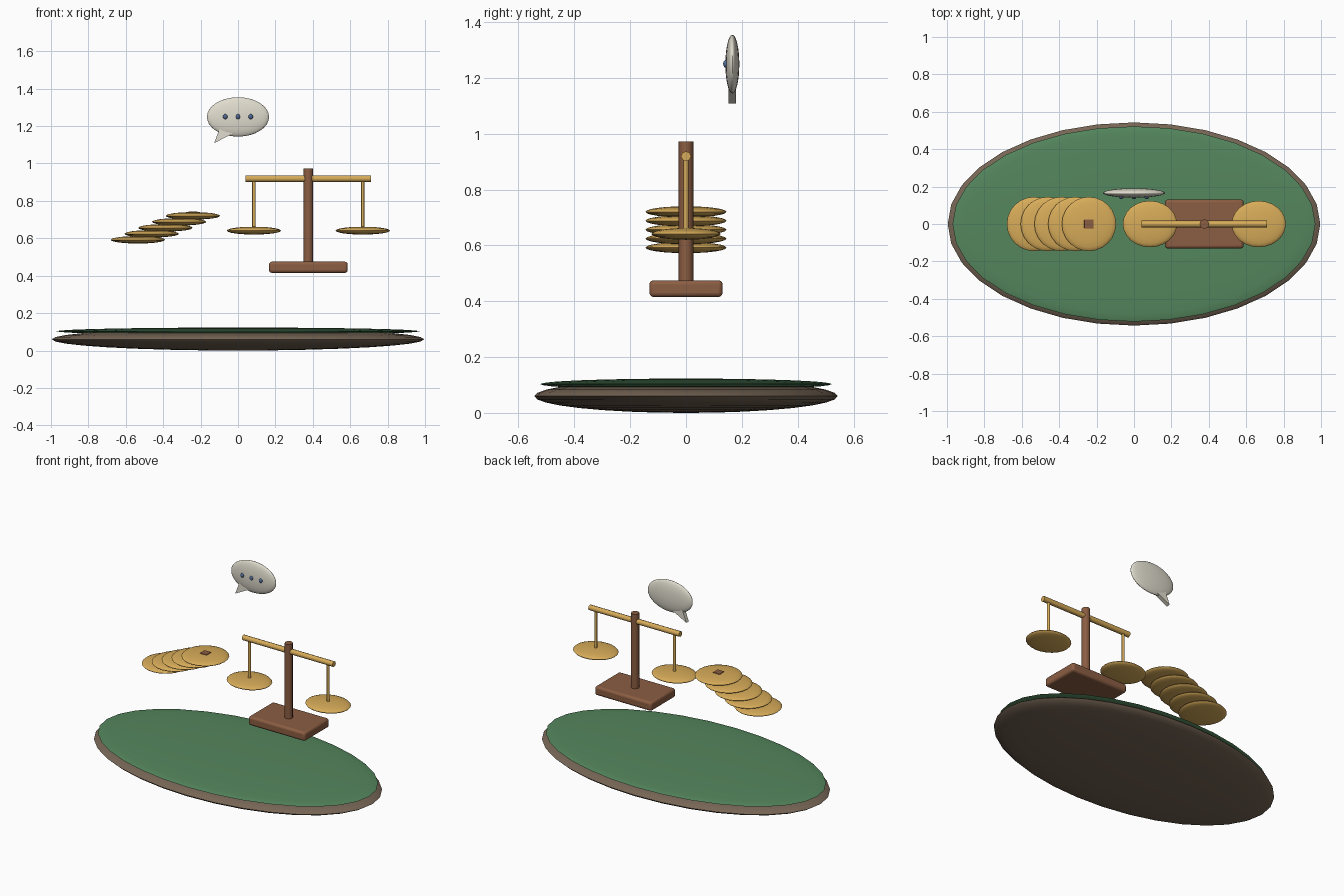
import bpy, math
from mathutils import Matrix

if "Cube" in bpy.data.objects:
    bpy.data.objects.remove(bpy.data.objects["Cube"])


def material(name, rgb):
    m = bpy.data.materials.new(name)
    m.diffuse_color = (*rgb, 1)
    m.use_nodes = True
    m.node_tree.nodes["Principled BSDF"].inputs["Base Color"].default_value = m.diffuse_color
    return m


GREEN = material("felt_green", (0.09, 0.24, 0.11))
EARTH = material("dark_earth", (0.18, 0.13, 0.09))
WOOD = material("wood", (0.26, 0.11, 0.055))
GOLD = material("gold", (0.68, 0.41, 0.10))
CREAM = material("cream", (0.75, 0.72, 0.62))
BLUE = material("slate_blue", (0.08, 0.14, 0.30))


def finish(name, mat, angle=40):
    ob = bpy.context.object
    ob.name = name
    ob.data.materials.append(mat)
    bpy.ops.object.shade_smooth_by_angle(angle=math.radians(angle))
    return ob


def ellipsoid(name, loc, radii, mat, seg=24, rings=12):
    bpy.ops.mesh.primitive_uv_sphere_add(segments=seg, ring_count=rings, radius=1)
    ob = bpy.context.object
    ob.data.transform(Matrix.Diagonal((*radii, 1)))
    ob.location = loc
    return finish(name, mat, 60)


def rod(name, loc, radius, length, mat, rot=(0, 0, 0), sides=8):
    bpy.ops.mesh.primitive_cylinder_add(vertices=sides, radius=radius, depth=length,
                                        location=loc, rotation=rot)
    return finish(name, mat, 50)


def box(name, loc, size, mat, bevel):
    bpy.ops.mesh.primitive_cube_add(size=1, location=loc)
    ob = bpy.context.object
    ob.data.transform(Matrix.Diagonal((*size, 1)))
    b = ob.modifiers.new("bevel", 'BEVEL')
    b.width, b.segments = bevel, 3
    return finish(name, mat)


# Oval ground with green top
ellipsoid("ground_disc", (0, 0, 0.06), (0.996, 0.543, 0.06), EARTH, 32, 16)
ellipsoid("green_top", (0, 0, 0.103), (0.97, 0.522, 0.02), GREEN, 32, 16)

# Sliding stack of coins, square mark on the top one
for i in range(5):
    ellipsoid(f"coin_{i + 1}", (-0.535 + 0.0735 * i, 0, 0.592 + 0.032 * i),
              (0.145, 0.145, 0.02), GOLD)
box("coin_mark", (-0.241, 0, 0.731), (0.05, 0.05, 0.025), WOOD, 0.003)

# Balance scale
SX = 0.376
box("scale_base", (SX, 0, 0.445), (0.42, 0.262, 0.06), WOOD, 0.015)
rod("scale_post", (SX, 0, 0.71), 0.026, 0.525, WOOD)
rod("scale_beam", (SX, 0, 0.919), 0.018, 0.67, GOLD, (0, math.pi / 2, 0))
for side, label in ((-1, "left"), (1, "right")):
    x = SX + side * 0.291
    rod(f"{label}_hanger", (x, 0, 0.777), 0.009, 0.275, GOLD)
    ellipsoid(f"{label}_pan", (x, 0, 0.641), (0.145, 0.124, 0.021), GOLD)

# Speech bubble with tail and three dots
ellipsoid("bubble", (0, 0.166, 1.249), (0.166, 0.025, 0.105), CREAM, 32, 16)
outline = [(-0.128, 1.108), (-0.02, 1.165), (-0.095, 1.195)]
verts = [(x, y, z) for y in (0.153, 0.179) for x, z in outline]
faces = [(0, 1, 2), (5, 4, 3)] + [(i, i + 3, (i + 1) % 3 + 3, (i + 1) % 3) for i in range(3)]
tail = bpy.data.meshes.new("bubble_tail")
tail.from_pydata(verts, [], faces)
tail.materials.append(CREAM)
bpy.context.collection.objects.link(bpy.data.objects.new("bubble_tail", tail))
for i in (-1, 0, 1):
    ellipsoid(f"bubble_dot_{i + 2}", (0.068 * i, 0.143, 1.25), (0.012, 0.01, 0.014), BLUE, 16, 8)
